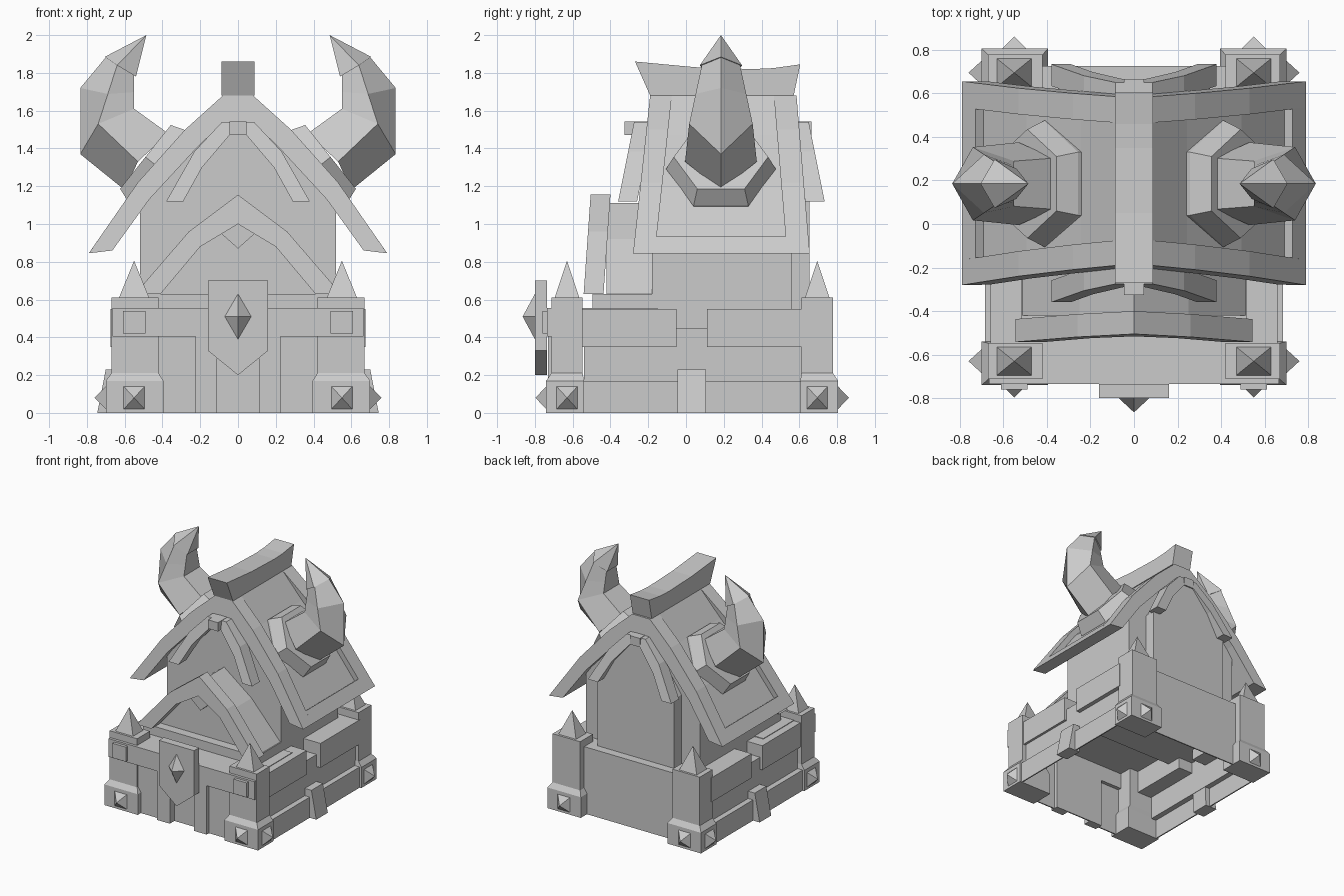
import bpy, bmesh
from mathutils import Vector

old = bpy.data.objects.get("Cube")
if old:
    bpy.data.objects.remove(old, do_unlink=True)

stone = bpy.data.materials.new("plain_grey")
stone.use_nodes = True
GREY = (0.6, 0.6, 0.6, 1)
stone.diffuse_color = GREY
stone.node_tree.nodes["Principled BSDF"].inputs["Base Color"].default_value = GREY


def loft(name, rings, mirror=False):
    """Skin a list of rings; a one-point ring makes a tip."""
    bm = bmesh.new()
    rows = [[bm.verts.new(p) for p in r] for r in rings]
    for a, b in zip(rows, rows[1:]):
        n = len(a)
        for i in range(n):
            j = (i + 1) % n
            if len(b) == 1:
                bm.faces.new((a[i], a[j], b[0]))
            else:
                bm.faces.new((a[i], a[j], b[j], b[i]))
    for r in (rows[0], rows[-1]):
        if len(r) > 2:
            bm.faces.new(r)
    bmesh.ops.recalc_face_normals(bm, faces=bm.faces)
    mesh = bpy.data.meshes.new(name)
    bm.to_mesh(mesh)
    bm.free()
    mesh.materials.append(stone)
    ob = bpy.data.objects.new(name, mesh)
    bpy.context.collection.objects.link(ob)
    if mirror:
        mod = ob.modifiers.new("mirror", 'MIRROR')
        mod.use_axis[0] = True
        mod.use_mirror_merge = False
    return ob


def rect(x0, x1, y0, y1, z):
    return [(x0, y0, z), (x1, y0, z), (x1, y1, z), (x0, y1, z)]


def box(name, x0, x1, y0, y1, z0, z1, mirror=False):
    return loft(name, [rect(x0, x1, y0, y1, z0), rect(x0, x1, y0, y1, z1)], mirror)


def spike(name, base, half_u, half_v, tip):
    b, u, v = Vector(base), Vector(half_u), Vector(half_v)
    return loft(name, [[b + u + v, b - u + v, b - u - v, b + u - v],
                       [b + Vector(tip)]], True)


def full(half):
    return half + [(-x, z) for x, z in reversed(half) if x > 0]


def prism(name, profile, front, back):
    """Extrude an x-z profile between two depths given as functions of height."""
    return loft(name, [[(x, f(z), z) for x, z in profile] for f in (front, back)])


def at(y):
    return lambda z: y


def shift(f, d):
    return lambda z: f(z) + d


def band(outer, inner):
    return full(outer) + full(inner)[::-1]


# Corner posts with tapered bases, caps and spikes
for end, y, d in (("front", -0.63, -1), ("back", 0.695, 1)):
    foot = y + d * 0.01
    base = (0.395, 0.7, foot - 0.1, foot + 0.1)
    shaft = (0.42, 0.67, y - 0.083, y + 0.083)
    loft(end + "_post", [rect(*base, 0), rect(*base, 0.17), rect(*shaft, 0.21),
                         rect(*shaft, 0.61)], True)
    spike(end + "_post_finial", (0.55, y, 0.61), (0.08, 0, 0), (0, 0.065, 0), (0, 0, 0.195))
    spike(end + "_post_spike", (0.55, foot + d * 0.1, 0.08), (0.055, 0, 0), (0, 0, 0.06),
          (0, d * 0.057, 0))
    spike(end + "_side_spike", (0.7, y, 0.08), (0, 0.055, 0), (0, 0, 0.06), (0.06, 0, 0))
box("post_plate", 0.49, 0.61, -0.76, -0.7, 0.42, 0.54, True)

# Thin outer walls around a hollow base
box("side_plinth", 0.675, 0.685, -0.54, 0.62, 0, 0.17, True)
box("side_plinth_top", 0.63, 0.685, -0.54, 0.62, 0.16, 0.17, True)
box("side_wall", 0.63, 0.64, -0.54, 0.62, 0.16, 0.45, True)
box("side_ledge", 0.5, 0.64, -0.54, 0.62, 0.44, 0.45, True)
box("side_front_parapet", 0.5, 0.66, -0.55, -0.05, 0.35, 0.55, True)
box("side_back_parapet", 0.5, 0.675, 0.11, 0.63, 0.35, 0.55, True)
loft("side_buttress", [rect(0.64, 0.745, -0.045, 0.105, 0),
                       rect(0.63, 0.7, -0.045, 0.105, 0.23)], True)
box("back_wall", -0.45, 0.45, 0.715, 0.725, 0, 0.55)
box("back_walkway", -0.6, 0.6, 0.5, 0.72, 0.54, 0.55)
box("front_wall", 0.22, 0.45, -0.7, -0.69, 0, 0.42, True)
box("door_jamb", 0.11, 0.225, -0.73, -0.66, 0, 0.42, True)
box("door", -0.12, 0.12, -0.67, -0.66, 0, 0.42)
box("front_beam", -0.665, 0.665, -0.735, -0.66, 0.405, 0.555)
box("front_walkway", -0.6, 0.6, -0.68, -0.15, 0.535, 0.555)

# Shield over the door
prism("shield", full([(0, 0.2), (0.16, 0.33), (0.16, 0.7)]), at(-0.8), at(-0.735))
loft("shield_boss", [[(0.07, -0.8, 0.51), (0, -0.8, 0.63), (-0.07, -0.8, 0.51),
                      (0, -0.8, 0.39)], [(0, -0.865, 0.51)]])

# Porch gable
porch_front = lambda z: -0.505 - 0.07 * (1.155 - z)
porch_out = [(0.545, 0.63), (0.26, 0.96), (0, 1.155)]
porch_in = [(0.41, 0.63), (0.2, 0.88), (0, 1.0)]
prism("porch_trim", band(porch_out, porch_in), porch_front, shift(porch_front, 0.105))
prism("porch_body", full([(0.52, 0.55), (0.52, 0.62), (0.25, 0.92), (0, 1.11)]),
      at(-0.42), at(-0.15))
box("porch_sill", -0.52, 0.52, -0.495, -0.18, 0.55, 0.63)
prism("porch_keystone", [(0, 0.87), (0.09, 0.95), (0, 1.02), (-0.09, 0.95)],
      at(-0.49), at(-0.4))

# House body and back panel
prism("house_body", full([(0.52, 0.44), (0.52, 1.08), (0.25, 1.4), (0.06, 1.58)]),
      at(-0.18), at(0.56))
prism("back_panel", full([(0.35, 0.5), (0.35, 1.12), (0.21, 1.33), (0.04, 1.5)]),
      at(0.5), at(0.655))

# Roof with raised border around recessed slopes
roof_front = lambda z: -0.19 - 0.108 * (1.68 - z)
roof_back = lambda z: 0.585 + 0.084 * (1.68 - z)
eave, knee, hip, crown = (0.79, 0.845), (0.53, 1.22), (0.28, 1.5), (0.08, 1.68)
roof_out = [eave, knee, hip, crown]
roof_in = [(0.665, 0.86), (0.47, 1.13), (0.23, 1.39), (0.085, 1.535)]
sunk = [eave, (0.728, 0.935), (0.692, 0.908)] + [
    (x - 0.036, z - 0.027) for x, z in (knee, hip)] + [crown]
front_in, back_in = shift(roof_front, 0.115), shift(roof_back, -0.12)
prism("roof_front_border", band(roof_out, roof_in), roof_front, front_in)
prism("roof_back_border", band(roof_out, roof_in), back_in, roof_back)
prism("roof_slopes", band(sunk, roof_in), front_in, back_in)

# Sagging ridge beam
ridge = [(-0.19, 1.68), (-0.27, 1.86), (0.05, 1.83), (0.35, 1.82),
         (0.46, 1.825), (0.605, 1.845), (0.57, 1.68)]
loft("ridge_beam", [[(x, y, z) for y, z in ridge] for x in (-0.087, 0.087)])

# Arched gable trims with keystones
trim = band([(0.38, 1.12), (0.23, 1.385), (0.085, 1.54)],
            [(0.29, 1.12), (0.19, 1.3), (0.045, 1.47)])
trim_front = lambda z: -0.275 - 0.2 * (1.54 - z)
trim_back = lambda z: 0.65 + 0.2 * (1.54 - z)
prism("front_gable_trim", trim, trim_front, shift(trim_front, 0.1))
prism("back_gable_trim", trim, shift(trim_back, -0.1), trim_back)
box("front_keystone", -0.045, 0.045, -0.325, -0.18, 1.47, 1.542)
box("back_keystone", -0.045, 0.045, 0.55, 0.665, 1.47, 1.542)

# Hexagonal horn sockets lying on the slopes
HORN_Y = 0.185
normal, slope = Vector((0.78, 0, 0.62)), Vector((-0.62, 0, 0.78))
face = Vector((0.49, HORN_Y, 1.355))
hexagon = [(1, 0), (0.5, 0.866), (-0.5, 0.866), (-1, 0), (-0.5, -0.866), (0.5, -0.866)]


def hex_ring(depth, r):
    return [face - normal * depth + Vector((0, a * r, 0)) + slope * (b * r)
            for a, b in hexagon]


loft("horn_socket", [hex_ring(0.14, 0.29), hex_ring(0.1, 0.29), hex_ring(0, 0.25)], True)


def horn_ring(outer, side, inner, h):
    """Five-sided section with its point on the outside of the bend."""
    o, s, i = (Vector((x, HORN_Y, z)) for x, z in (outer, side, inner))
    y = Vector((0, h, 0))
    return [o, s + y, i + y * 0.618, i - y * 0.618, s - y]


# Curved horns, with a ridge point on the bend, and separate tips
root = horn_ring((0.6, 1.18), (0.53, 1.33), (0.37, 1.48), 0.19)
bend = horn_ring((0.835, 1.37), (0.74, 1.53), (0.55, 1.61), 0.168)
neck = horn_ring((0.698, 1.885), (0.638, 1.847), (0.55, 1.787), 0.1)
upper = [a.lerp(b, 0.5) for a, b in zip(bend, neck)]
upper[0] = Vector((0.835, HORN_Y, 1.72))
loft("horn", [root, bend, upper, neck], True)
loft("horn_tip", [horn_ring((0.705, 1.885), (0.64, 1.84), (0.54, 1.78), 0.112),
                  [(0.485, HORN_Y, 2.0)]], True)
